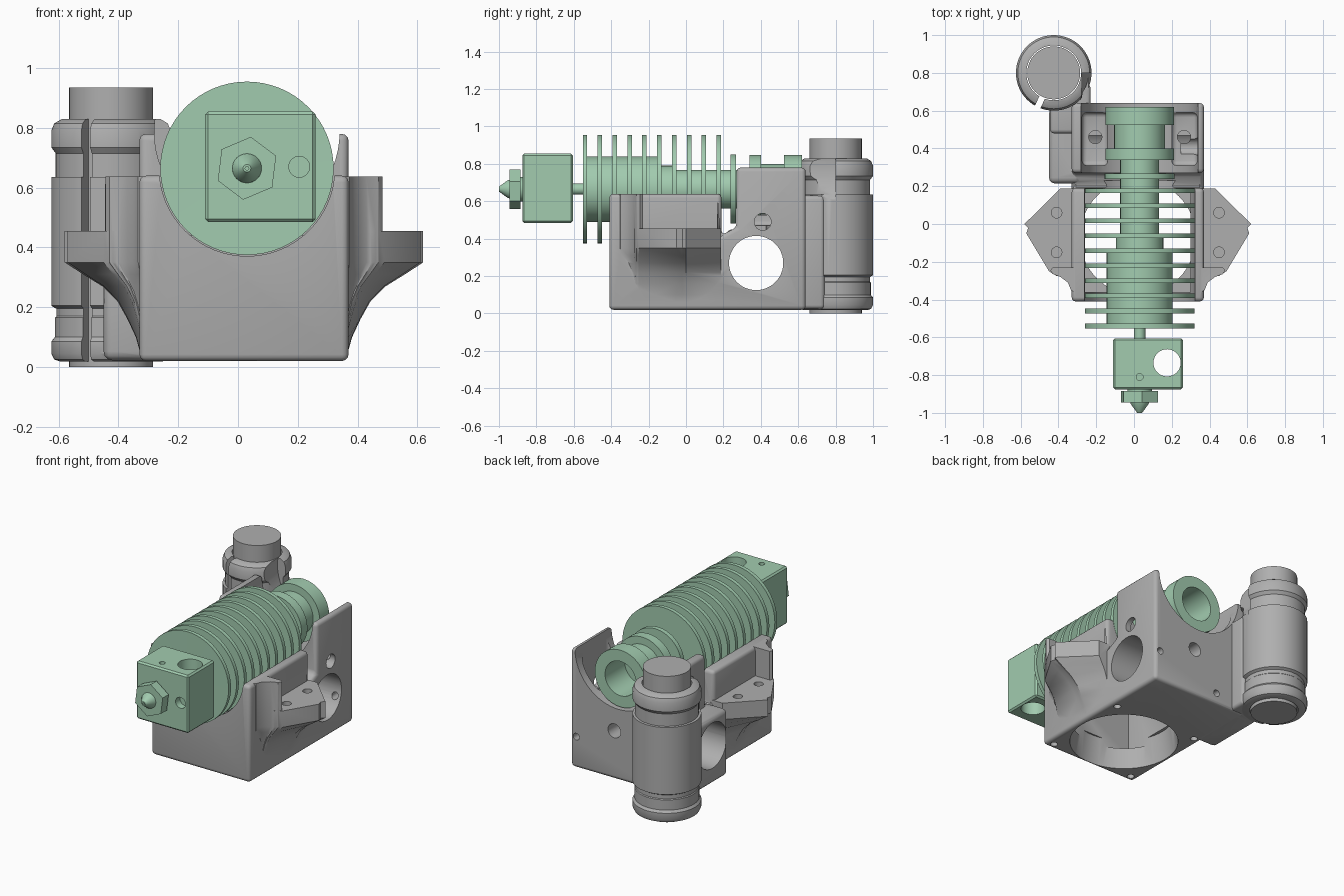
import bpy, bmesh, math
from mathutils import Matrix, Vector

if "Cube" in bpy.data.objects:
    bpy.data.objects.remove(bpy.data.objects["Cube"])


def material(name, rgb):
    m = bpy.data.materials.new(name)
    m.diffuse_color = (*rgb, 1)
    m.use_nodes = True
    m.node_tree.nodes["Principled BSDF"].inputs["Base Color"].default_value = m.diffuse_color
    return m


GREY = material("plastic grey", (0.43, 0.43, 0.43))
GREEN = material("metal green", (0.36, 0.60, 0.43))
CX, HX, HZ = 0.02, 0.03, 0.665      # body centre, heat sink axis
AXIS = {'X': Matrix.Rotation(math.pi / 2, 4, 'Y'),
        'Y': Matrix.Rotation(-math.pi / 2, 4, 'X'), 'Z': Matrix()}


def finish(name, bm, mat=GREY, bevel=0, seg=3):
    bmesh.ops.recalc_face_normals(bm, faces=bm.faces)
    if bevel:
        sharp = [e for e in bm.edges if e.calc_face_angle(0) > 0.6]
        bmesh.ops.bevel(bm, geom=sharp, offset=bevel, segments=seg, profile=0.5,
                        affect='EDGES', clamp_overlap=True)
    me = bpy.data.meshes.new(name)
    bm.to_mesh(me)
    bm.free()
    ob = bpy.data.objects.new(name, me)
    bpy.context.collection.objects.link(ob)
    me.materials.append(mat)
    return ob


def loft(name, layers, **kw):
    """Closed skin through equal-length rings of 3D points."""
    bm = bmesh.new()
    rings = [[bm.verts.new(p) for p in ring] for ring in layers]
    n = len(rings[0])
    for a, b in zip(rings, rings[1:]):
        for i in range(n):
            bm.faces.new((a[i], a[(i + 1) % n], b[(i + 1) % n], b[i]))
    bm.faces.new(rings[0])
    bm.faces.new(rings[-1])
    return finish(name, bm, **kw)


def box(name, x0, x1, y0, y1, z0, z1, **kw):
    return loft(name, [[(x0, y0, z), (x1, y0, z), (x1, y1, z), (x0, y1, z)] for z in (z0, z1)], **kw)


def lathe(name, profile, centre, axis='Z', n=64, spin=0, **kw):
    """Turned solid; profile is (radius, distance along axis)."""
    rot = AXIS[axis]
    rings = []
    for r, h in profile:
        ring = []
        for i in range(n):
            a = spin + 2 * math.pi * i / n
            ring.append(Vector(centre) + rot @ Vector((r * math.cos(a), r * math.sin(a), h)))
        rings.append(ring)
    return loft(name, rings, **kw)


def rod(r, h0, h1, centre, axis='Z', n=48, r2=None):
    return lathe("cutter", [(r, h0), (r if r2 is None else r2, h1)], centre, axis, n)


def boolean(target, others, op):
    for o in others:
        m = target.modifiers.new("bool", 'BOOLEAN')
        m.operation, m.solver, m.object = op, 'EXACT', o
        bpy.context.view_layer.objects.active = target
        bpy.ops.object.modifier_apply(modifier=m.name)
        bpy.data.objects.remove(o, do_unlink=True)


def smooth(ob):
    bpy.ops.object.select_all(action='DESELECT')
    ob.select_set(True)
    bpy.context.view_layer.objects.active = ob
    bpy.ops.object.shade_smooth_by_angle(angle=math.radians(32))


# Main printed body: side profile swept across x
side = [(-.41, .02), (-.41, .64), (.19, .64), (.19, .42), (.27, .46), (.27, .78), (.64, .78), (.64, .02)]
body = loft("carriage_body", [[(x, y, z) for y, z in side] for x in (-.33, .37)], bevel=.022)

# Side wings: flat ledge and front buttress, both sweeping in towards the base
ledge = [(.30, .188), (.43, .188), (.62, .0), (.60, -.02), (.61, -.05), (.49, -.25), (.45, -.275), (.30, -.28)]
buttress = [(.30, -.23), (.47, -.23), (.483, -.245), (.47, -.265), (.43, -.28), (.39, -.31), (.374, -.35), (.30, -.39)]
sweep = [(.03, .08), (.10, .15), (.16, .25), (.22, .37), (.27, .55), (.31, .78), (.35, 1)]


def wing(points, top, s):
    layers = []
    for z, f in sweep + [(top, 1)]:
        layers.append([(CX + s * (.34 + (x - .34) * (f if x > .34 else 1) - CX), y, z) for x, y in points])
    return loft("wing", layers)


parts = []
for s in (1, -1):
    parts += [wing(ledge, .455, s), wing(buttress, .638, s)]

# Left shoulder, neck and rod clamp
BX, BY = -.425, .80
parts += [box("shoulder", -.45, -.28, .215, .615, .022, .45, bevel=.03),
          box("neck", -.445, -.23, .48, .74, .025, .63, bevel=.02),
          lathe("clamp", [(.17, .018), (.19, .025), (.2, .045), (.2, .085), (.188, .10), (.188, .165),
                          (.183, .17), (.183, .195), (.2, .205), (.2, .635), (.185, .636), (.185, .715),
                          (.2, .735), (.2, .79), (.19, .815), (.165, .83)], (BX, BY, 0))]
boolean(body, parts, 'UNION')

# Cooling duct, heat sink groove, rear cradle and cross hole
cuts = [rod(.33, -.02, .2, (CX, -.07, 0), 'Z', 64, .30),
        box("cutter", CX - .28, CX + .28, -.36, .172, .15, .8),
        rod(.294, -.6, .23, (HX, 0, HZ), 'Y', 64),
        rod(.31, .2, .8, (HX, 0, .785), 'Y', 64),
        rod(.145, -1, 1, (0, .375, .27), 'X'),
        rod(.145, -.1, 1, (BX, BY, 0))]
# Screw pockets beside the cradle, fan screws and wing holes
for s in (1, -1):
    x0, x1 = sorted((HX + s * .17, HX + s * .305))
    cuts += [box("cutter", x0, x1, .31, .59, .47, .9, bevel=.025),
             rod(.035, .38, .6, (HX + s * .235, .46, 0), n=24),
             rod(.028, .40, .6, (CX + s * .43, .06, 0), n=24),
             rod(.028, .40, .6, (CX + s * .43, -.15, 0), n=24)]
    cuts += [rod(.022, -.05, .15, (CX + s * .30, y, 0), n=20) for y in (-.365, .225)]
# Small side and rear holes
cuts += [rod(.045, .25, .6, (0, .41, .49), 'X', 24),
         rod(.045, .5, .8, (.06, 0, .33), 'Y', 24),
         rod(.022, .5, .8, (.33, 0, .22), 'Y', 20),
         rod(.022, .5, .8, (-.11, 0, .09), 'Y', 20)]
# Clamp slit
slit = box("cutter", -.016, .016, -.22, -.10, -.1, 1)
slit.data.transform(Matrix.Translation((BX, BY, 0)) @ Matrix.Rotation(-.44, 4, 'Z'))
cuts.append(slit)
boolean(body, cuts, 'DIFFERENCE')

# Bearing held in the clamp
bearing = lathe("bearing", [(.14, 0), (.14, .935)], (BX, BY, 0))

# Heat sink: stepped core, ten fins, mounting collars and rear bore
profile = [(.03, -.62), (.03, -.55)]
for i in range(10):
    y = -.54 + .0795 * i
    core = .175 if i < 5 else .125 if i < 6 else .103
    profile += [(.29, y - .012), (.29, y + .012), (core, y + .012), (core, y + .0675)]
profile[-1] = (.103, .238)
profile += [(.185, .238), (.185, .268), (.103, .268), (.103, .34), (.182, .34), (.182, .40),
            (.135, .40), (.135, .525), (.182, .525), (.182, .62), (.11, .62), (.11, .42)]
sink = lathe("heat_sink", profile, (HX, 0, HZ), 'Y', mat=GREEN)

# Heater block with cartridge and sensor holes
block = box("heater_block", -.11, .26, -.875, -.605, .485, .855, mat=GREEN, bevel=.01, seg=1)
boolean(block, [rod(.072, .3, 1, (.175, -.735, 0)),
                rod(.018, .75, 1, (.03, -.81, 0), n=20),
                rod(.035, -.95, -.83, (.205, 0, .67), 'Y', 24)], 'DIFFERENCE')

# Nozzle: neck, hexagon and tip
neck = lathe("nozzle_neck", [(.065, -.895), (.065, -.87)], (HX, 0, HZ), 'Y', 32, mat=GREEN)
hexagon = lathe("nozzle_hex", [(.106, -.945), (.106, -.885)], (HX, 0, HZ), 'Y', 6,
                math.radians(-83), mat=GREEN)
tip = lathe("nozzle_tip", [(.05, -.94), (.048, -.952), (.013, -1), (.006, -1), (.006, -.98)],
            (HX, 0, HZ), 'Y', 32, mat=GREEN)

for ob in (body, bearing, sink, block, neck, tip):
    smooth(ob)
